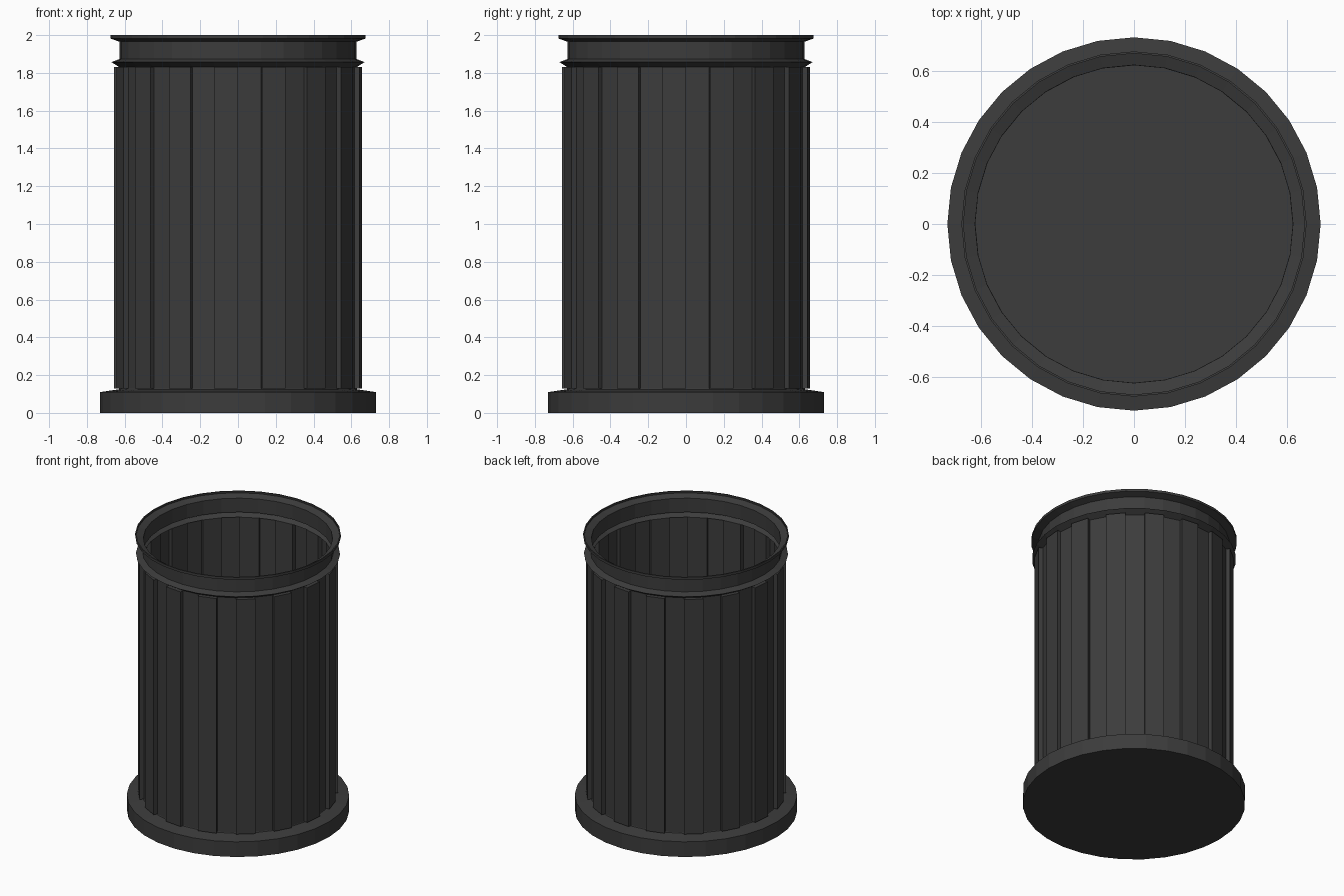
import bpy, bmesh, math

if "Cube" in bpy.data.objects:
    bpy.data.objects.remove(bpy.data.objects["Cube"])

SIDES = 32

# one dark grey plastic for the whole bin
grey = bpy.data.materials.new("dark grey")
grey.diffuse_color = (0.045, 0.045, 0.045, 1)
grey.use_nodes = True
grey.node_tree.nodes["Principled BSDF"].inputs["Base Color"].default_value = grey.diffuse_color

# outer wall profile (radius, height), from base to rim
profile = [(0.73, 0.0), (0.73, 0.11), (0.63, 0.125), (0.628, 0.13),
           (0.628, 1.83), (0.67, 1.857), (0.628, 1.873),
           (0.628, 1.965), (0.675, 1.982), (0.675, 2.0)]
BODY = 3      # profile segment that carries the ribs
RIB = 0.656   # outer radius of the ribs

bm = bmesh.new()
rings = []
for r, z in profile:
    rings.append([bm.verts.new((r * math.cos(2 * math.pi * i / SIDES),
                                r * math.sin(2 * math.pi * i / SIDES), z))
                  for i in range(SIDES)])

# closed floor
bm.faces.new(list(reversed(rings[0])))

# walls; every second body face becomes a rib
ribs = []
for s in range(len(rings) - 1):
    a, b = rings[s], rings[s + 1]
    for i in range(SIDES):
        j = (i + 1) % SIDES
        f = bm.faces.new((a[i], a[j], b[j], b[i]))
        if s == BODY and i % 2 == 1:
            ribs.append(f)

# push the ribs outwards
for f in bmesh.ops.extrude_discrete_faces(bm, faces=ribs)["faces"]:
    for v in f.verts:
        k = RIB / math.hypot(v.co.x, v.co.y)
        v.co.x *= k
        v.co.y *= k

bmesh.ops.recalc_face_normals(bm, faces=bm.faces[:])
# an open shell: make sure the floor faces down
bm.faces.ensure_lookup_table()
floor = max(bm.faces, key=lambda f: len(f.verts))
if floor.normal.z > 0:
    bmesh.ops.reverse_faces(bm, faces=bm.faces[:])

mesh = bpy.data.meshes.new("ribbed_bin")
bm.to_mesh(mesh)
bm.free()
mesh.materials.append(grey)
ob = bpy.data.objects.new("ribbed_bin", mesh)
bpy.context.collection.objects.link(ob)

# thin wall thickness, growing inwards
wall = ob.modifiers.new("wall", 'SOLIDIFY')
wall.thickness = 0.008
wall.offset = -1
